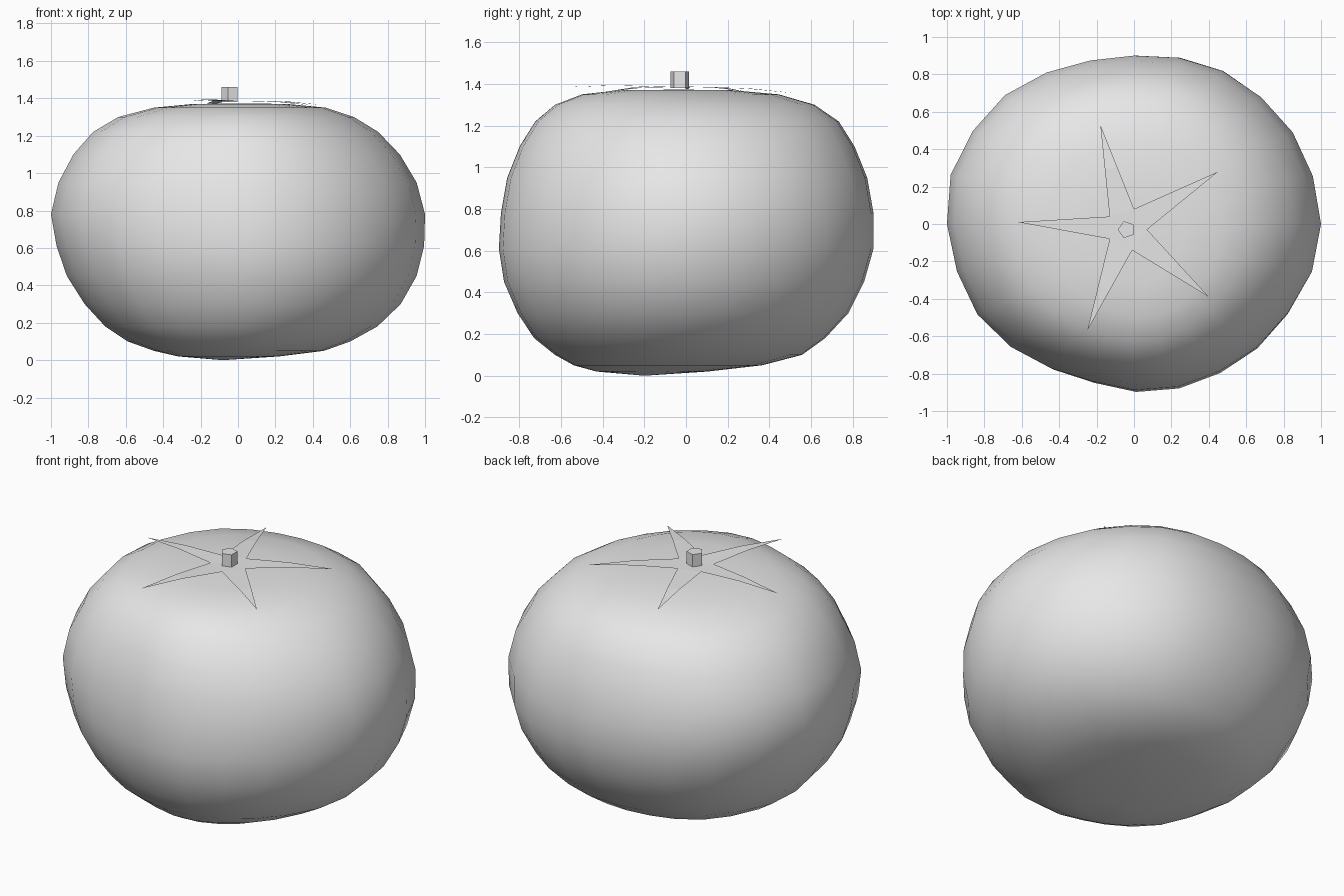
import bpy, bmesh, math
from mathutils import Vector

default = bpy.data.objects.get("Cube")
if default:
    bpy.data.objects.remove(default, do_unlink=True)

grey = bpy.data.materials.new("light grey")
grey.use_nodes = True
colour = (0.8, 0.8, 0.8, 1)
grey.diffuse_color = colour
grey.node_tree.nodes["Principled BSDF"].inputs["Base Color"].default_value = colour


def make_object(name, bm, smooth):
    """Turn a bmesh into a named, shaded object."""
    mesh = bpy.data.meshes.new(name)
    bm.to_mesh(mesh)
    bm.free()
    mesh.materials.append(grey)
    for face in mesh.polygons:
        face.use_smooth = smooth
    obj = bpy.data.objects.new(name, mesh)
    bpy.context.collection.objects.link(obj)
    return obj


# Slightly lopsided plan outline: radius at equal angles, counter-clockwise from +x
plan = [1, .99, .98, .96, .945, .92, .9, .905, .935, .975, .995, 1.015,
        1, .98, .967, .93, .89, .87, .888, .9, .91, .93, .95, .985]
# Height, then left-hand, right-hand, front and back extents of each ring
rings = [(.02, -.32, .22, -.43, .1), (.05, -.45, .46, -.54, .36),
         (.1, -.59, .6, -.63, .55), (.18, -.71, .745, -.73, .66),
         (.3, -.82, .87, -.81, .77), (.45, -.915, .955, -.875, .845),
         (.61, -.97, .995, -.9, .89), (.78, -1, 1, -.89, .89),
         (.95, -.96, .955, -.86, .86), (1.1, -.88, .865, -.8, .8),
         (1.22, -.775, .75, -.725, .725), (1.3, -.64, .62, -.63, .61),
         (1.35, -.45, .47, -.5, .44), (1.37, -.24, .26, -.32, .22)]


def build_fruit():
    """Loft the plan outline through all rings and close both poles."""
    bm = bmesh.new()
    count = len(plan)
    loops = []
    for z, x_min, x_max, y_min, y_max in rings:
        loop = []
        for i, radius in enumerate(plan):
            angle = math.tau * i / count
            x = radius * math.cos(angle)
            y = radius * math.sin(angle) / .89
            px = (x_min + x_max) / 2 + x * (x_max - x_min) / 2
            py = (y_min + y_max) / 2 + y * (y_max - y_min) / 2
            loop.append(bm.verts.new((px, py, z)))
        loops.append(loop)
    bottom = bm.verts.new((-.08, -.2, 0))
    top = bm.verts.new((0, -.03, 1.373))
    for i in range(count):
        j = (i + 1) % count
        for low, high in zip(loops, loops[1:]):
            bm.faces.new((low[i], low[j], high[j], high[i]))
        bm.faces.new((bottom, loops[0][j], loops[0][i]))
        bm.faces.new((top, loops[-1][i], loops[-1][j]))
    return make_object("fruit_body", bm, True)


def build_calyx():
    """Thin five-pointed star of leaves around the stem."""
    tips = [(.45, .28, 1.365), (-.18, .53, 1.355), (-.62, .01, 1.375),
            (-.25, -.57, 1.385), (.4, -.39, 1.362)]
    notches = [(0, .08), (-.13, .04), (-.13, -.08), (-.01, -.14), (.07, -.03)]
    bm = bmesh.new()
    hub = bm.verts.new((-.04, -.03, 1.385))
    inner = [bm.verts.new((x, y, 1.386)) for x, y in notches]
    for i, tip in enumerate(tips):
        before, after = inner[i - 1], inner[i]
        # Each leaf arches a little between hub and tip
        middle = (before.co + after.co) / 2
        sides = []
        for root in (before, after):
            point = root.co.lerp(Vector(tip), .5)
            point.z = (middle.z + tip[2]) / 2 + .008
            sides.append(bm.verts.new(point))
        end = bm.verts.new(tip)
        bm.faces.new((hub, before, after))
        bm.faces.new((before, sides[0], sides[1], after))
        bm.faces.new((sides[0], end, sides[1]))
    return make_object("leaf_calyx", bm, False)


def build_stem():
    """Short five-sided stalk."""
    bm = bmesh.new()
    bmesh.ops.create_cone(bm, cap_ends=True, segments=5, radius1=.047,
                          radius2=.047, depth=.08)
    points = sorted({(round(v.co.x, 4), round(v.co.y, 4)) for v in bm.verts})
    first = math.atan2(points[0][1], points[0][0])
    for v in bm.verts:
        angle = math.atan2(v.co.y, v.co.x) + math.pi - first
        v.co = (-.04 + .047 * math.cos(angle), -.03 + .047 * math.sin(angle), v.co.z + 1.42)
    return make_object("stem", bm, False)


build_fruit()
build_calyx()
build_stem()
